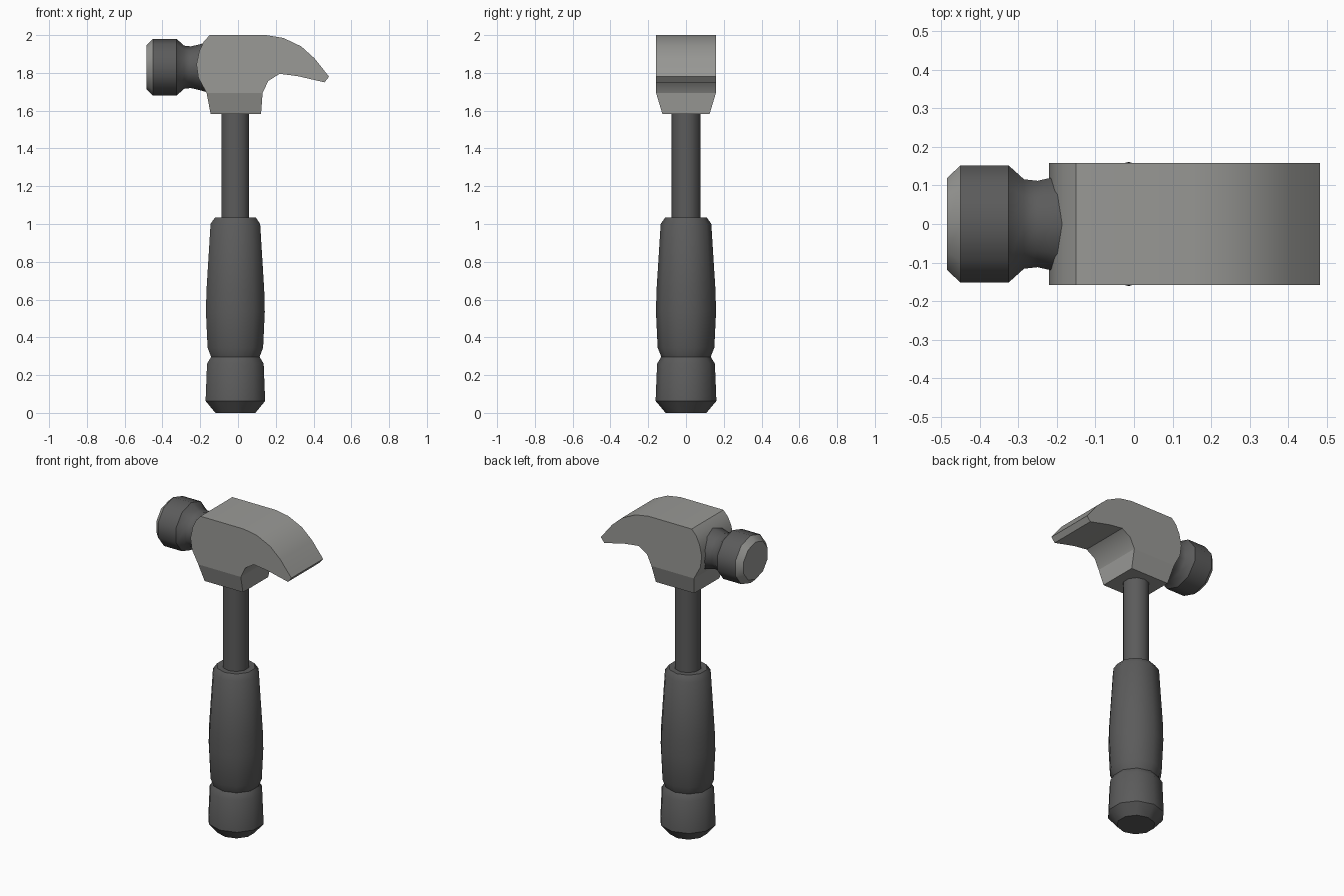
import bpy, bmesh, math
from mathutils import Vector

if "Cube" in bpy.data.objects:
    bpy.data.objects.remove(bpy.data.objects["Cube"])

SIDES = 10
CX = -0.014          # handle axis


def material(name, rgb):
    m = bpy.data.materials.new(name)
    m.diffuse_color = (*rgb, 1)
    m.use_nodes = True
    m.node_tree.nodes["Principled BSDF"].inputs["Base Color"].default_value = m.diffuse_color
    return m


STEEL = material("light_steel", (0.32, 0.32, 0.305))
DARK = material("dark_grey", (0.105, 0.105, 0.105))


def finish(bm, name, mats):
    bmesh.ops.recalc_face_normals(bm, faces=bm.faces)
    mesh = bpy.data.meshes.new(name)
    bm.to_mesh(mesh)
    bm.free()
    for m in mats:
        mesh.materials.append(m)
    ob = bpy.data.objects.new(name, mesh)
    bpy.context.collection.objects.link(ob)
    bpy.ops.object.select_all(action='DESELECT')
    ob.select_set(True)
    bpy.context.view_layer.objects.active = ob
    bpy.ops.object.shade_smooth_by_angle(angle=math.radians(38))
    return ob


def loft(bm, rings):
    rows = [[bm.verts.new(p) for p in ring] for ring in rings]
    n = len(rows[0])
    for a, b in zip(rows, rows[1:]):
        for i in range(n):
            j = (i + 1) % n
            bm.faces.new((a[i], a[j], b[j], b[i]))
    bm.faces.new(rows[0])
    bm.faces.new(rows[-1])


def turned(name, profile, origin, u, v, axis, mats):
    """Turned part: profile is (radius, distance along axis)."""
    bm = bmesh.new()
    o, u, v, axis = map(Vector, (origin, u, v, axis))
    angles = [2 * math.pi * i / SIDES for i in range(SIDES)]
    loft(bm, [[o + axis * h + u * (r * math.cos(a)) + v * (r * math.sin(a))
               for a in angles] for r, h in profile])
    return finish(bm, name, mats)


# Grip with groove and chamfered ends
turned("grip", [(0.108, 0), (0.161, 0.063), (0.153, 0.26), (0.131, 0.297),
                (0.150, 0.345), (0.159, 0.535), (0.156, 0.65), (0.134, 1.0),
                (0.110, 1.035)],
       (CX, 0, 0), (0, 1, 0), (1.03, 0, 0), (0, 0, 1), [DARK])

# Shaft
turned("shaft", [(0.077, 1.0), (0.077, 1.65)],
       (CX, 0, 0), (0, 1, 0), (1, 0, 0), (0, 0, 1), [DARK])

# Striking end: dark neck and poll, steel face
poll = turned("striking_face", [(0.119, -0.484), (0.152, -0.45), (0.152, -0.325),
                                (0.116, -0.285), (0.112, -0.25), (0.120, -0.215),
                                (0.138, -0.15)],
              (0, 0, 1.83), (0, 0, 0.985), (0, 1.05, 0), (1, 0, 0), [DARK, STEEL])
for f in poll.data.polygons:
    f.material_index = 1 if f.center.x < -0.455 else 0

# Head and claw: extruded side profile
outline = [(-0.15, 2.0), (0.15, 2.0), (0.24, 1.985), (0.335, 1.94),
           (0.405, 1.877), (0.482, 1.78), (0.458, 1.75), (0.315, 1.783),
           (0.22, 1.795), (0.16, 1.757), (0.13, 1.693), (-0.166, 1.693),
           (-0.21, 1.775), (-0.22, 1.845), (-0.205, 1.915), (-0.182, 1.965)]
bm = bmesh.new()
loft(bm, [[(x, y, z) for x, z in outline] for y in (-0.158, 0.158)])
finish(bm, "head_and_claw", [STEEL])

# Tapered socket under the head
bm = bmesh.new()
loft(bm, [[(x0, -y, z), (x1, -y, z), (x1, y, z), (x0, y, z)]
          for x0, x1, y, z in ((-0.145, 0.122, 0.125, 1.582),
                               (-0.166, 0.13, 0.158, 1.693))])
finish(bm, "head_socket", [STEEL])
